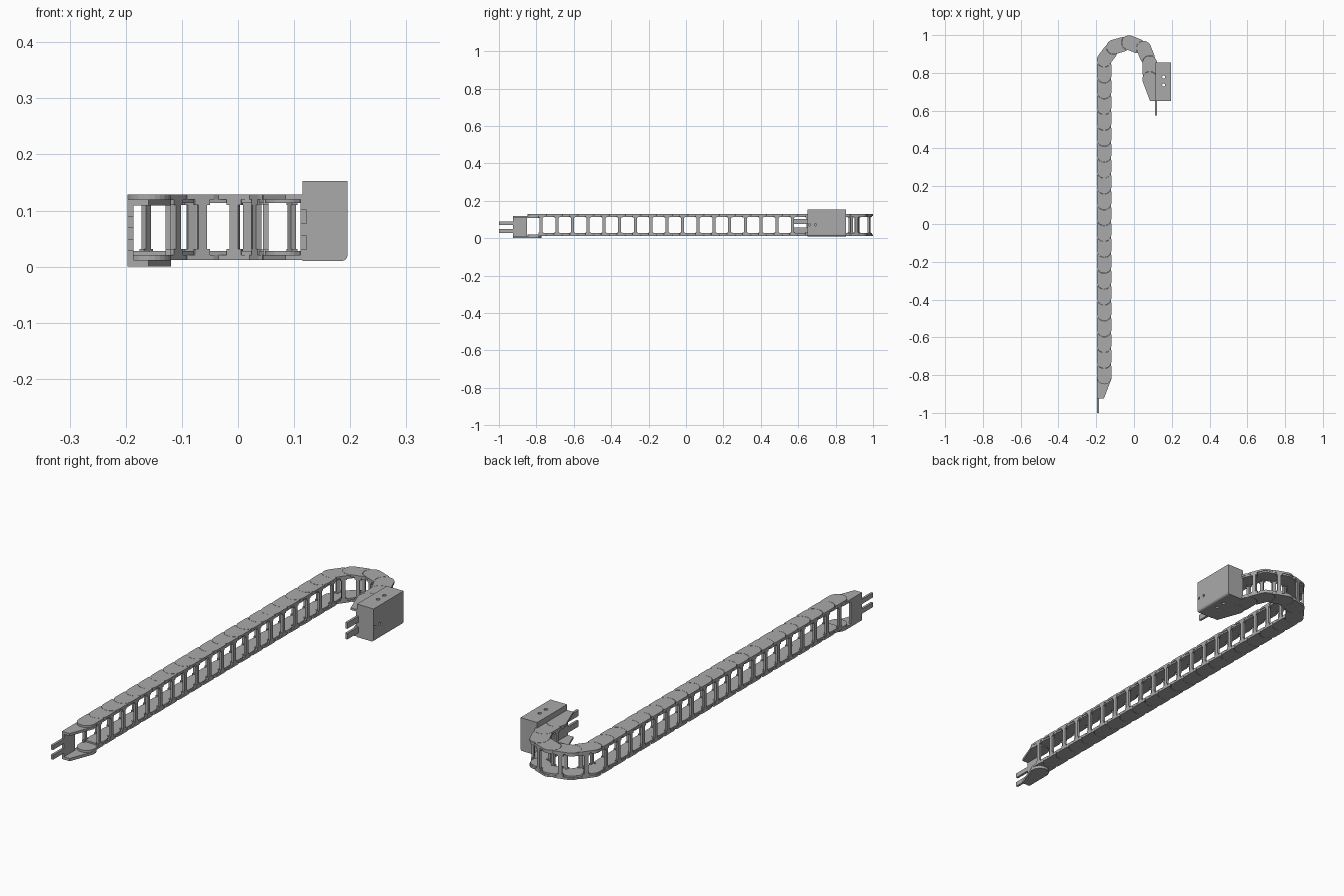
import bpy, bmesh, math
from mathutils import Matrix, Vector

cube = bpy.data.objects.get("Cube")
if cube:
    bpy.data.objects.remove(cube, do_unlink=True)

PITCH, R = 0.084, 0.0385            # joint spacing, half width of the chain
LOW, HIGH = 0.012, 0.129            # outer faces of the chain
OUTER, INNER = 0.009, 0.007         # plate layer thicknesses

grey = bpy.data.materials.new("grey plastic")
grey.use_nodes = True
GREY = (0.40, 0.40, 0.40, 1)
grey.diffuse_color = GREY
grey.node_tree.nodes["Principled BSDF"].inputs["Base Color"].default_value = GREY


def prism(bm, pts, z0, z1):
    """Extrude a flat outline from z0 up to z1."""
    face = bm.faces.new([bm.verts.new((x, y, z0)) for x, y in pts])
    new = bmesh.ops.extrude_face_region(bm, geom=[face])["geom"]
    verts = [v for v in new if isinstance(v, bmesh.types.BMVert)]
    bmesh.ops.translate(bm, verts=verts, vec=(0, 0, z1 - z0))


def box(bm, x0, x1, y0, y1, z0, z1):
    prism(bm, [(x0, y0), (x1, y0), (x1, y1), (x0, y1)], z0, z1)


def arc(cx, cy, r, start, end, n=12):
    angles = [math.radians(start + (end - start) * i / n) for i in range(n + 1)]
    return [(cx + r * math.cos(a), cy + r * math.sin(a)) for a in angles]


def to_mesh(bm, name):
    bmesh.ops.recalc_face_normals(bm, faces=bm.faces)
    mesh = bpy.data.meshes.new(name)
    bm.to_mesh(mesh)
    bm.free()
    mesh.materials.append(grey)
    return mesh


def add(name, mesh, matrix=Matrix()):
    obj = bpy.data.objects.new(name, mesh)
    obj.matrix_world = matrix
    bpy.context.collection.objects.link(obj)
    return obj


# Chain link: local x runs from its first joint to its second joint
bm = bmesh.new()
cheek = (arc(PITCH, 0, R, -90, 90)                   # rounded nose
         + [(R * 0.75, R)]                           # corner notch
         + arc(0, 0, R + 0.001, 62, -62)             # hollow for the next nose
         + [(R * 0.75, -R)])
tongue = arc(0, 0, R - 0.003, 90, 270) + [(PITCH * 0.62, -R + 0.003), (PITCH * 0.62, R - 0.003)]
prism(bm, cheek, LOW, LOW + OUTER)
prism(bm, cheek, HIGH - OUTER, HIGH)
prism(bm, tongue, LOW + OUTER, LOW + OUTER + INNER)
prism(bm, tongue, HIGH - OUTER - INNER, HIGH - OUTER)
for side in (-1, 1):                                 # cross bars with wider feet
    edge, inside = sorted((side * R, side * (R - 0.010)))
    mid = PITCH * 0.58
    box(bm, mid - 0.008, mid + 0.008, edge, inside, LOW + OUTER, HIGH - OUTER)
    for z in (LOW + OUTER, HIGH - OUTER - 0.01):
        box(bm, mid - 0.014, mid + 0.014, edge, inside, z, z + 0.01)
link_mesh = to_mesh(bm, "chain_link")

# Joint path: round the bend, then straight towards the front
joint = Vector((-0.158, 0.87))
joints = [joint]
for heading in (53, 16, -21, -68, -90):
    a = math.radians(heading)
    joints.insert(0, joints[0] + PITCH * Vector((math.cos(a), math.sin(a))))
for i in range(20):
    joints.append(joints[-1] + Vector((0, -PITCH)))
for i, (a, b) in enumerate(zip(joints, joints[1:])):
    d = b - a
    add(f"chain_link_{i + 1:02d}", link_mesh,
        Matrix.Translation((a.x, a.y, 0)) @ Matrix.Rotation(math.atan2(d.y, d.x), 4, 'Z'))

# Front bracket: tapered cheeks, mounting wall and fork
end = joints[-1]
left, right = end.x - R, end.x + R
bm = bmesh.new()
taper = arc(end.x, end.y, R, 0, 180) + [(left, -0.925), (left + 0.037, -0.925), (right, end.y - 0.01)]
prism(bm, taper, 0, LOW)
prism(bm, taper, 0.109, HIGH - OUTER)
box(bm, left, left + 0.010, -0.925, -0.85, LOW, 0.109)
for z in (0.028, 0.070):
    box(bm, left, left + 0.010, -1.0, -0.925, z, z + 0.020)
add("front_bracket", to_mesh(bm, "front_bracket"))

# Rear bracket, handed the same way
start = joints[0]
left, right = start.x - R, start.x + R
bm = bmesh.new()
taper = arc(start.x, start.y, R, 0, 180) + [(left, start.y - 0.01), (0.085, 0.65), (right, 0.65)]
prism(bm, taper, LOW, LOW + OUTER)
prism(bm, taper, HIGH - OUTER, HIGH)
box(bm, right - 0.010, right, 0.65, 0.725, LOW, HIGH)
for z in (0.030, 0.076):
    box(bm, right - 0.010, right, 0.575, 0.65, z, z + 0.026)
add("rear_bracket", to_mesh(bm, "rear_bracket"))

# Mounting block with one rounded lower edge
bm = bmesh.new()
box(bm, 0.115, 0.195, 0.65, 0.855, 0.010, 0.153)
edges = [e for e in bm.edges if all(v.co.x > 0.19 and v.co.z < 0.02 for v in e.verts)]
bmesh.ops.bevel(bm, geom=edges, offset=0.010, segments=4, profile=0.5, affect='EDGES')
block = add("mounting_block", to_mesh(bm, "mounting_block"))

# Screw holes: two right through, two blind ones in the side
bm = bmesh.new()


def drill(pos, r, depth, turn=Matrix()):
    bmesh.ops.create_cone(bm, cap_ends=True, segments=16, radius1=r, radius2=r,
                          depth=depth, matrix=Matrix.Translation(pos) @ turn)


for y in (0.735, 0.778):
    drill((0.157, y, 0.08), 0.008, 0.3)
for y in (0.66, 0.692):
    drill((0.195, y, 0.072), 0.006, 0.04, Matrix.Rotation(math.pi / 2, 4, 'Y'))
cutter = add("hole_cutter", to_mesh(bm, "hole_cutter"))
cutter.hide_render = True
cutter.hide_set(True)
cut = block.modifiers.new("holes", 'BOOLEAN')
cut.object = cutter
cut.solver = 'EXACT'
